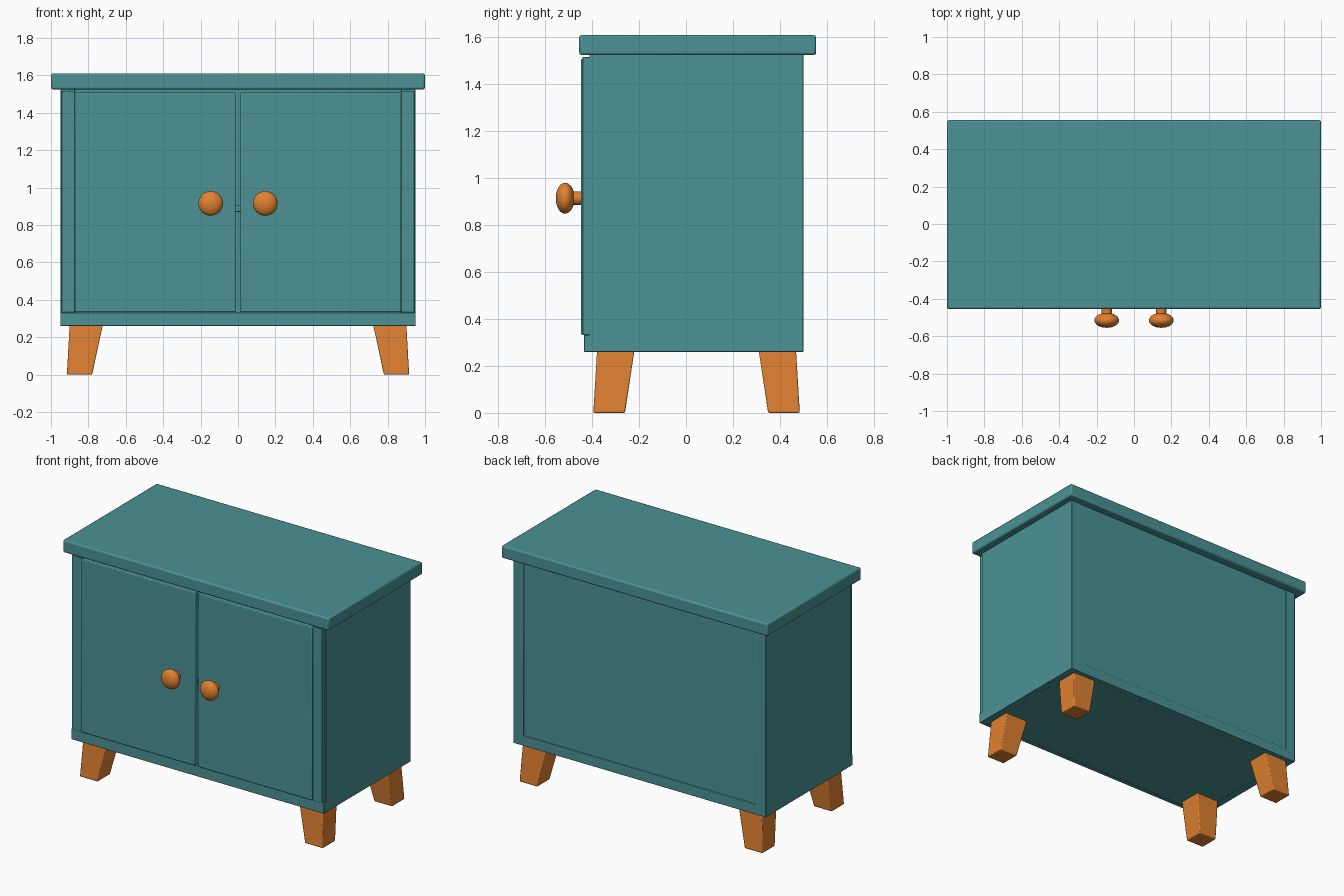
import bpy, bmesh, math
from mathutils import Matrix

if "Cube" in bpy.data.objects:
    bpy.data.objects.remove(bpy.data.objects["Cube"])


def material(name, color):
    m = bpy.data.materials.new(name)
    m.diffuse_color = color
    m.use_nodes = True
    m.node_tree.nodes["Principled BSDF"].inputs["Base Color"].default_value = m.diffuse_color
    return m


TEAL = material("teal_paint", (0.07, 0.29, 0.30, 1))
ORANGE = material("orange_wood", (0.75, 0.22, 0.03, 1))


def finish(name, bm, mat, bevel=0.0, smooth=30):
    bmesh.ops.recalc_face_normals(bm, faces=bm.faces)
    me = bpy.data.meshes.new(name)
    bm.to_mesh(me)
    bm.free()
    me.materials.append(mat)
    ob = bpy.data.objects.new(name, me)
    bpy.context.collection.objects.link(ob)
    if bevel:
        b = ob.modifiers.new("bevel", 'BEVEL')
        b.width = bevel
        b.segments = 2
    bpy.ops.object.select_all(action='DESELECT')
    ob.select_set(True)
    bpy.context.view_layer.objects.active = ob
    bpy.ops.object.shade_smooth_by_angle(angle=math.radians(smooth))
    return ob


def box(name, x, y, z, bevel=0.003, mat=TEAL):
    bm = bmesh.new()
    bmesh.ops.create_cube(bm, size=1)
    for v in bm.verts:
        for i, (a, b) in enumerate((x, y, z)):
            v.co[i] = a if v.co[i] < 0 else b
    return finish(name, bm, mat, bevel)


def frustum(name, bottom, top, z0, z1, mat, bevel):
    """Tapered block; bottom and top are (x0, x1, y0, y1)."""
    bm = bmesh.new()
    bmesh.ops.create_cube(bm, size=1)
    for v in bm.verts:
        r = bottom if v.co.z < 0 else top
        v.co = (r[0] if v.co.x < 0 else r[1],
                r[2] if v.co.y < 0 else r[3],
                z0 if v.co.z < 0 else z1)
    return finish(name, bm, mat, bevel)


# Carcass
box("top_board", (-1, 1), (-0.455, 0.555), (1.525, 1.61), 0.01)
box("bottom_board", (-0.94, 0.94), (-0.41, 0.498), (0.262, 0.33))
box("base_rail", (-0.95, 0.95), (-0.435, -0.405), (0.26, 0.332))
box("back_panel", (-0.88, 0.88), (0.47, 0.496), (0.28, 1.527))
box("back_bottom_rail", (-0.94, 0.94), (0.46, 0.5), (0.26, 0.33))
box("shelf", (-0.93, 0.93), (-0.40, 0.48), (0.87, 0.905))

# Mirrored sides, stiles, doors, knobs and legs
for s, side in ((-1, "left"), (1, "right")):
    def span(a, b):
        return tuple(sorted((s * a, s * b)))

    box(side + "_side_panel", span(0.90, 0.95), (-0.412, 0.5), (0.26, 1.527))
    box(side + "_back_stile", span(0.872, 0.94), (0.46, 0.5), (0.26, 1.527))
    box(side + "_front_stile", span(0.872, 0.943), (-0.441, -0.405), (0.332, 1.517))
    box(side + "_door", span(0.013, 0.872), (-0.448, -0.412), (0.334, 1.508), 0.005)

    # Knob head (flattened ball) and stem
    bm = bmesh.new()
    bmesh.ops.create_uvsphere(
        bm, u_segments=32, v_segments=16, radius=1,
        matrix=Matrix.Translation((s * 0.146, -0.515, 0.915))
        @ Matrix.Diagonal((0.066, 0.04, 0.066, 1)))
    bmesh.ops.create_cone(
        bm, cap_ends=True, segments=24, radius1=0.028, radius2=0.028, depth=0.08,
        matrix=Matrix.Translation((s * 0.146, -0.475, 0.915))
        @ Matrix.Rotation(math.pi / 2, 4, 'X'))
    finish(side + "_knob", bm, ORANGE, smooth=40)

    # Splayed tapered legs, mirrored front to back about the body centre
    for f, end in ((-1, "front"), (1, "back")):
        def rect(x0, x1, y0, y1):
            return span(x0, x1) + tuple(sorted((0.045 + f * y0, 0.045 + f * y1)))

        frustum(side + "_" + end + "_leg", rect(0.78, 0.915, 0.305, 0.44),
                rect(0.723, 0.90, 0.265, 0.424), 0.0, 0.265, ORANGE, 0.006)
